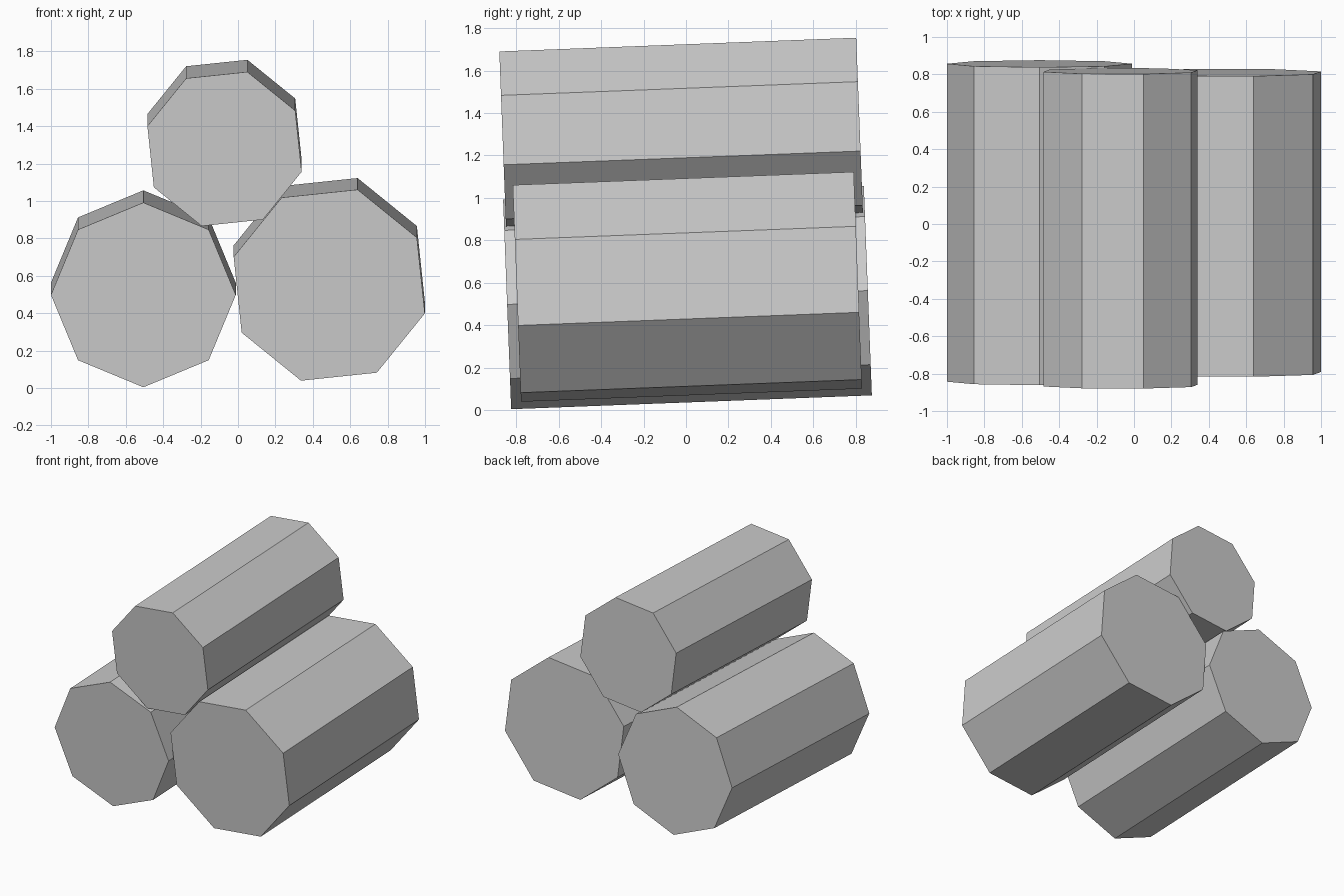
import bpy
from math import radians
from mathutils import Matrix, Vector

if "Cube" in bpy.data.objects:
    bpy.data.objects.remove(bpy.data.objects["Cube"])

TILT = radians(2.2)  # the whole stack rises slightly toward the back


def log(name, front, back, radius, roll):
    """Eight-sided log between two end centres, rolled about its own axis."""
    front, back = Vector(front), Vector(back)
    bpy.ops.mesh.primitive_cylinder_add(vertices=8, radius=radius, depth=(back - front).length)
    obj = bpy.context.object
    obj.name = name
    obj.matrix_world = (Matrix.Translation((front + back) / 2)
                        @ Matrix.Rotation(radians(-90) + TILT, 4, 'X')
                        @ Matrix.Rotation(radians(-roll), 4, 'Z'))
    return obj


# Two logs side by side with a thinner one resting on top
log("left_log", (-0.506, -0.843, 0.498), (-0.506, 0.857, 0.563), 0.494, 0)
log("right_log", (0.488, -0.797, 0.55), (0.488, 0.81, 0.612), 0.533, -16.5)
log("top_log", (-0.072, -0.864, 1.278), (-0.072, 0.818, 1.343), 0.43, -16.5)
